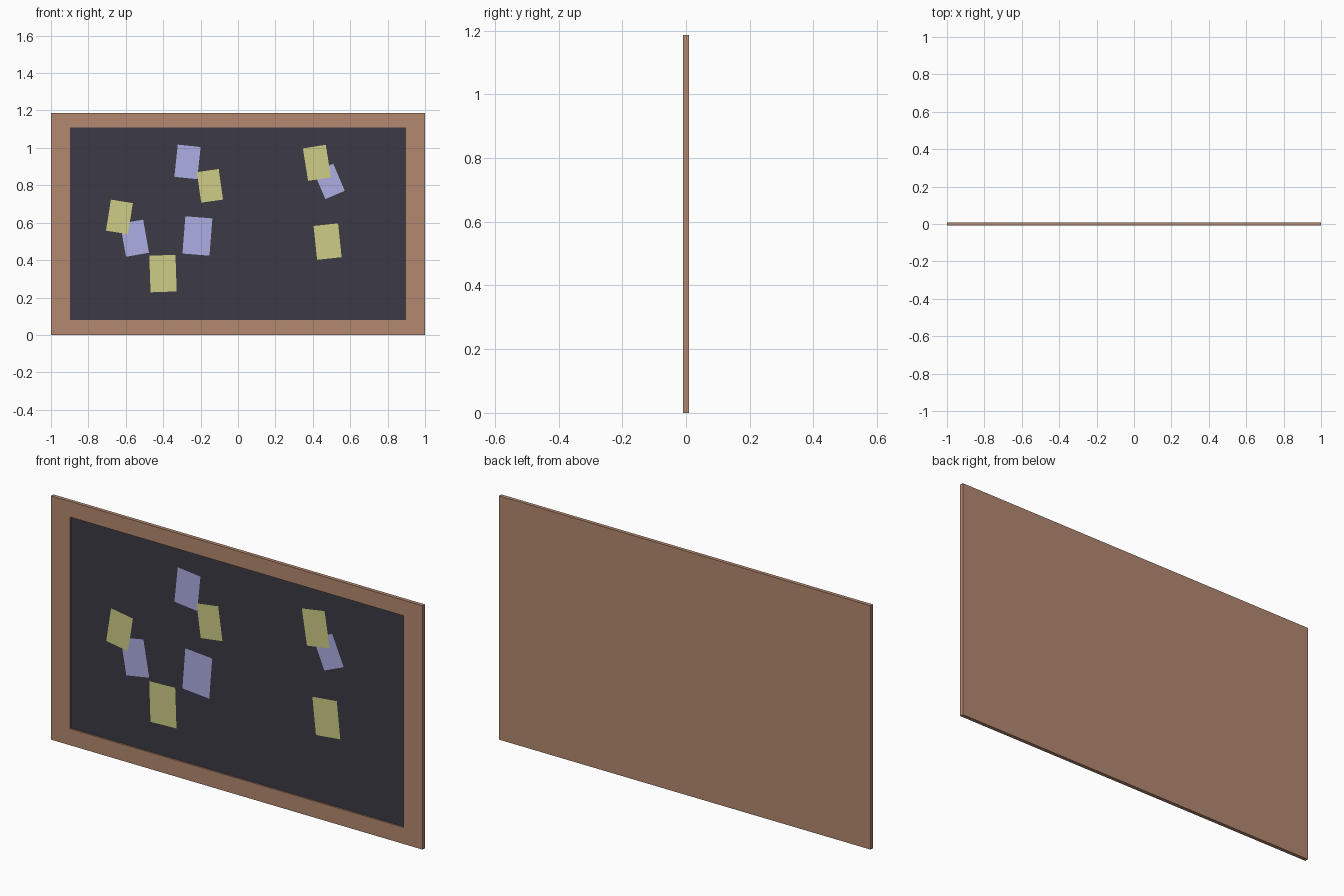
import bpy, bmesh
from math import radians
from mathutils import Matrix, Vector

if "Cube" in bpy.data.objects:
    bpy.data.objects.remove(bpy.data.objects["Cube"])

W, H, T = 2.0, 1.186, 0.018          # outer size and thickness
BOARD_Y = -0.001                     # recessed board surface


def material(name, rgb):
    m = bpy.data.materials.new(name)
    m.diffuse_color = (*rgb, 1)
    m.use_nodes = True
    m.node_tree.nodes["Principled BSDF"].inputs["Base Color"].default_value = m.diffuse_color
    return m


wood = material("wood", (0.45, 0.25, 0.16))
slate = material("slate", (0.045, 0.042, 0.058))
yellow = material("yellow_paper", (0.61, 0.61, 0.24))
lilac = material("lilac_paper", (0.42, 0.42, 0.78))


def finish(name, bm, mat):
    me = bpy.data.meshes.new(name)
    bm.to_mesh(me)
    bm.free()
    me.materials.append(mat)
    ob = bpy.data.objects.new(name, me)
    bpy.context.collection.objects.link(ob)
    return ob


def panel(name, x, y, z, w, h, mat, angle=0):
    """Flat rectangle facing -y, turned in its own plane."""
    bm = bmesh.new()
    rot = Matrix.Rotation(radians(-angle), 3, 'Y')
    corners = [(-1, -1), (1, -1), (1, 1), (-1, 1)]
    bm.faces.new([bm.verts.new(Vector((x, y, z)) + rot @ Vector((sx * w / 2, 0, sz * h / 2)))
                  for sx, sz in corners])
    return finish(name, bm, mat)


# Frame: box with the front opening sunk in, solid back
bm = bmesh.new()
bmesh.ops.create_cube(bm, size=1, matrix=Matrix.Translation((0, 0, H / 2)) @ Matrix.Diagonal((W, T, H, 1)))
front = min(bm.faces, key=lambda f: f.calc_center_median().y)
bmesh.ops.inset_region(bm, faces=[front], thickness=0.08)
for v in front.verts:
    v.co.x = 0.897 if v.co.x > 0 else -0.897
    v.co.z = 1.11 if v.co.z > H / 2 else 0.08
sunk = bmesh.ops.extrude_face_region(bm, geom=[front])
for v in (g for g in sunk["geom"] if isinstance(g, bmesh.types.BMVert)):
    v.co.y = BOARD_Y
if front.is_valid:
    bmesh.ops.delete(bm, geom=[front], context='FACES_ONLY')
# leave the opening floor to the board panel
floor = [f for f in bm.faces if all(abs(v.co.y - BOARD_Y) < 1e-5 for v in f.verts)]
bmesh.ops.delete(bm, geom=floor, context='FACES_ONLY')
bmesh.ops.recalc_face_normals(bm, faces=bm.faces)
finish("frame", bm, wood)

# Board surface
panel("board", 0, BOARD_Y, 0.595, 1.794, 1.03, slate)

# Paper notes: x, z, width, height, turn; yellow ones lie over the lilac ones
lilac_notes = [(-0.27, 0.925, 0.123, 0.173, -6), (-0.553, 0.517, 0.125, 0.18, 10),
               (-0.217, 0.529, 0.145, 0.2, -4.5), (0.488, 0.821, 0.113, 0.158, 23)]
yellow_notes = [(-0.15, 0.797, 0.118, 0.165, 8), (-0.634, 0.631, 0.119, 0.168, -9),
                (-0.401, 0.328, 0.14, 0.196, 2), (0.422, 0.92, 0.124, 0.176, 9),
                (0.479, 0.499, 0.132, 0.182, 6)]
for label, notes, mat, lift in (("lilac_note", lilac_notes, lilac, 0.002),
                                ("yellow_note", yellow_notes, yellow, 0.004)):
    for i, (x, z, w, h, turn) in enumerate(notes, 1):
        panel(f"{label}_{i}", x, BOARD_Y - lift, z, w, h, mat, turn)
